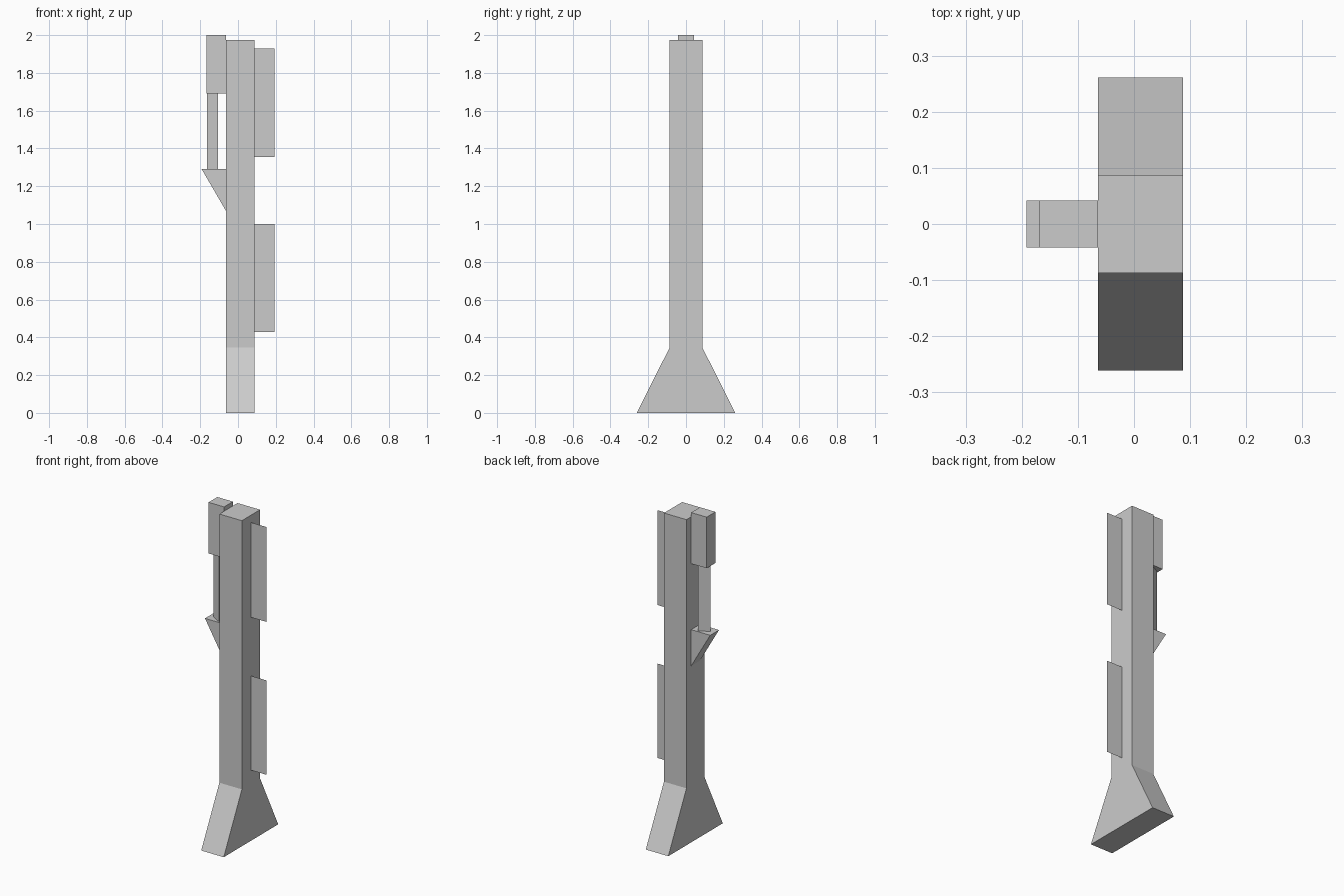
import bpy, bmesh
from mathutils import Vector

if "Cube" in bpy.data.objects:
    bpy.data.objects.remove(bpy.data.objects["Cube"])


def prism(name, profile, offset):
    """Closed solid: a polygon of 3D points extruded along offset."""
    bm = bmesh.new()
    face = bm.faces.new([bm.verts.new(p) for p in profile])
    out = bmesh.ops.extrude_face_region(bm, geom=[face], use_keep_orig=True)
    top = [v for v in out["geom"] if isinstance(v, bmesh.types.BMVert)]
    bmesh.ops.translate(bm, verts=top, vec=Vector(offset))
    bmesh.ops.recalc_face_normals(bm, faces=bm.faces)
    return finish(name, bm)


def finish(name, bm):
    mesh = bpy.data.meshes.new(name)
    bm.to_mesh(mesh)
    bm.free()
    obj = bpy.data.objects.new(name, mesh)
    bpy.context.collection.objects.link(obj)
    return obj


X0, X1 = -0.064, 0.087      # left and right sides of the post
HALF = 0.042                # half depth of the side fittings

# Post with flared foot: mirrored outline in the yz plane
right_side = [(0.261, 0), (0.087, 0.345), (0.087, 1.974)]
outline = right_side + [(-y, z) for y, z in reversed(right_side)]
prism("post", [(X0, y, z) for y, z in outline], (X1 - X0, 0, 0))

# Box at the upper left
prism("upper_box",
      [(x, -HALF, z) for x, z in [(-0.168, 1.69), (X0, 1.69), (X0, 2.0), (-0.168, 2.0)]],
      (0, 2 * HALF, 0))

# Wedge bracket below it
prism("wedge_bracket",
      [(x, -HALF, z) for x, z in [(-0.192, 1.29), (X0, 1.29), (X0, 1.07)]],
      (0, 2 * HALF, 0))

# Three-sided rod joining box and bracket
prism("rod", [(-0.165, 0, 1.29), (-0.105, -0.034, 1.29), (-0.105, 0.034, 1.29)],
      (0, 0, 0.40))

# Thin flat panels on the right
for name, z0, z1 in [("lower_panel", 0.428, 1.0), ("upper_panel", 1.355, 1.93)]:
    bm = bmesh.new()
    corners = [(X1, z0), (0.192, z0), (0.192, z1), (X1, z1)]
    bm.faces.new([bm.verts.new((x, 0, z)) for x, z in corners])
    finish(name, bm)
